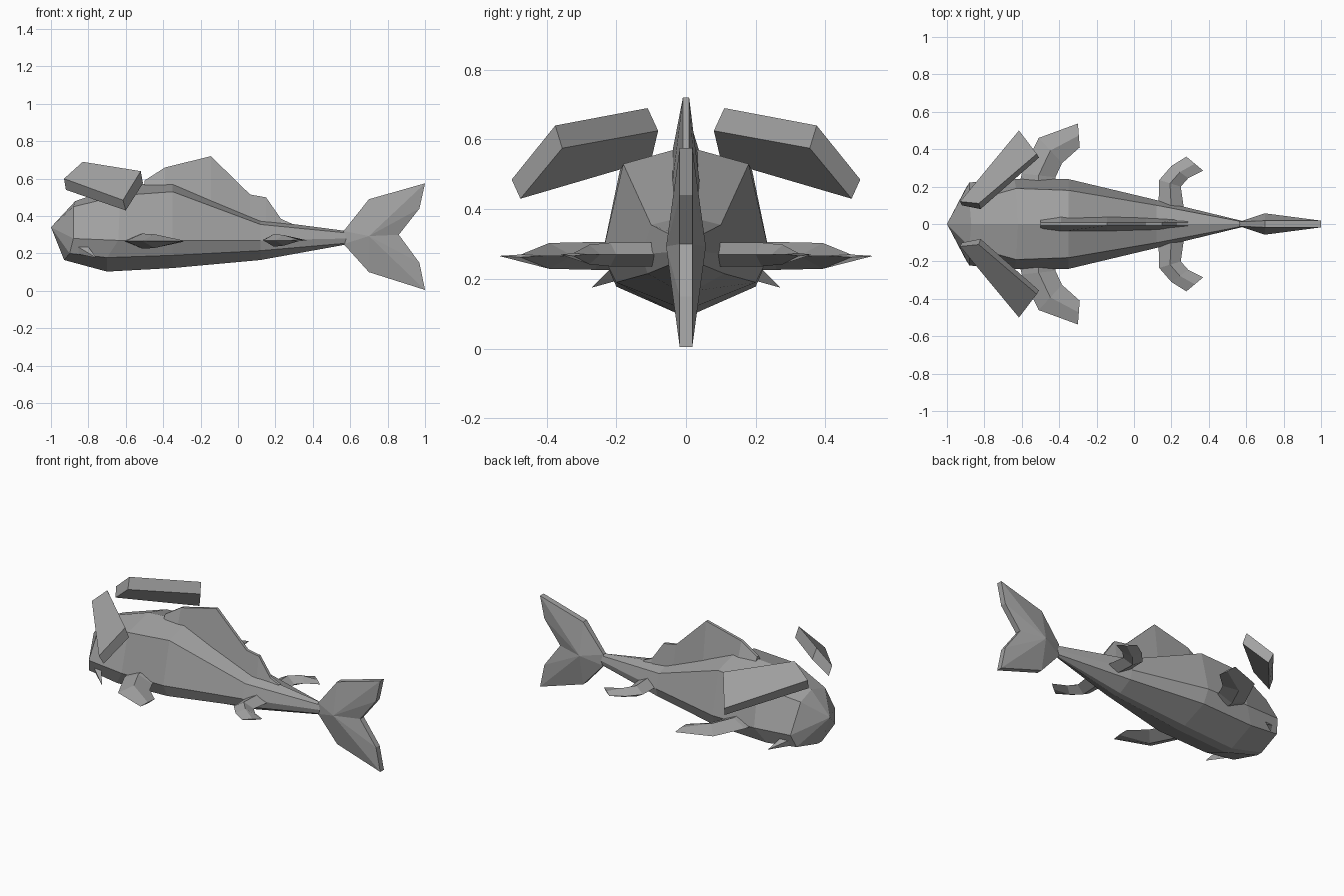
import bpy, bmesh

if "Cube" in bpy.data.objects:
    bpy.data.objects.remove(bpy.data.objects["Cube"])

grey = bpy.data.materials.new("slate_grey")
grey.diffuse_color = (0.36, 0.36, 0.36, 1)
grey.use_nodes = True
grey.node_tree.nodes["Principled BSDF"].inputs["Base Color"].default_value = grey.diffuse_color


def finish(name, bm, mirror=False):
    bmesh.ops.remove_doubles(bm, verts=bm.verts, dist=0.0005)
    bmesh.ops.recalc_face_normals(bm, faces=bm.faces)
    me = bpy.data.meshes.new(name)
    bm.to_mesh(me)
    bm.free()
    me.materials.append(grey)
    ob = bpy.data.objects.new(name, me)
    bpy.context.collection.objects.link(ob)
    if mirror:
        mod = ob.modifiers.new("mirror", 'MIRROR')
        mod.use_axis = (False, True, False)
        mod.use_mirror_merge = False
    return ob


def loft(name, rings, mirror=False):
    """Skin closed rings of equal size and cap both ends."""
    bm = bmesh.new()
    vs = [[bm.verts.new(p) for p in r] for r in rings]
    n = len(vs[0])
    for a, b in zip(vs, vs[1:]):
        for i in range(n):
            j = (i + 1) % n
            bm.faces.new((a[i], a[j], b[j], b[i]))
    for r in (vs[0], vs[-1]):
        bm.faces.new(r)
    return finish(name, bm, mirror)


# Body: half sections of ridge, shoulder, flank, lower flank, belly
halves = [
    [(-.87, 0, .48), (-.88, .12, .45), (-.88, .222, .28), (-.90, .19, .20), (-.93, .02, .165)],
    [(-.62, 0, .565), (-.63, .19, .51), (-.64, .24, .27), (-.70, .20, .178), (-.70, .03, .103)],
    [(-.35, 0, .58), (-.35, .18, .53), (-.35, .24, .27), (-.35, .20, .19), (-.35, .03, .122)],
    [(.12, 0, .38), (.12, .10, .355), (.12, .128, .27), (.12, .11, .215), (.12, .02, .165)],
    [(.58, 0, .32), (.58, .012, .31), (.58, .016, .28), (.58, .012, .255), (.58, .005, .248)],
]
rings = [h + [(x, -y, z) for x, y, z in reversed(h[1:])] for h in halves]
bm = bmesh.new()
vs = [[bm.verts.new(p) for p in r] for r in rings]
nose = bm.verts.new((-1, 0, .34))
n = len(vs[0])
for i in range(n):
    j = (i + 1) % n
    bm.faces.new((nose, vs[0][i], vs[0][j]))
    for a, b in zip(vs, vs[1:]):
        bm.faces.new((a[i], a[j], b[j], b[i]))
bm.faces.new(vs[-1])
finish("body", bm)

# Tail: bevelled rim rising to a thick centre on both sides
rim = [(.565, .32), (.70, .49), (1, .575), (.97, .44), (.86, .30),
       (.97, .15), (1, .005), (.70, .10), (.565, .25)]
bm = bmesh.new()
sides = []
for s in (1, -1):
    ring = [bm.verts.new((x, s * (.012 if x < .6 else .018), z)) for x, z in rim]
    mid = bm.verts.new((.70, s * .057, .293))
    for i in range(len(ring)):
        bm.faces.new((mid, ring[i], ring[(i + 1) % len(ring)]))
    sides.append(ring)
for i in range(len(rim)):
    j = (i + 1) % len(rim)
    bm.faces.new((sides[0][i], sides[0][j], sides[1][j], sides[1][i]))
finish("tail", bm)

# Dorsal fin: x, top height, base height, base half width
dorsal = [(-.50, .59, .55, .028), (-.39, .66, .56, .04), (-.145, .72, .47, .04),
          (.065, .515, .38, .034), (.15, .50, .35, .03), (.23, .385, .33, .026),
          (.29, .358, .33, .022)]
loft("dorsal_fin", [[(x, .009, t), (x, w, b), (x, -w, b), (x, -.009, t)]
                    for x, t, b, w in dorsal])


# Paired fins: diamond sections given by leading point, trailing point, thickness
def fin(name, stations, z):
    rings = []
    for (lx, ly), (tx, ty), h in stations:
        mx, my = (lx + tx) / 2, (ly + ty) / 2
        rings.append([(lx, ly, z), (mx, my, z + h), (tx, ty, z), (mx, my, z - h)])
    loft(name, rings, True)


fin("pectoral_fin", [((-.62, .18), (-.41, .18), .04),
                     ((-.60, .27), (-.42, .25), .04),
                     ((-.51, .46), (-.385, .325), .037),
                     ((-.30, .537), (-.29, .41), .004)], .266)
fin("pelvic_fin", [((.13, .07), (.27, .06), .034),
                   ((.135, .235), (.25, .20), .034),
                   ((.20, .31), (.29, .245), .028),
                   ((.28, .36), (.37, .285), .004)], .27)

# Floating brow slabs, tapering toward the inner end
loft("brow_slab", [
    [(-.83, .11, .69), (-.82, .08, .625), (-.92, .10, .54), (-.93, .12, .60)],
    [(-.52, .375, .64), (-.508, .355, .575), (-.60, .475, .43), (-.615, .50, .485)]], True)

# Whiskers at the mouth corners
bm = bmesh.new()
a, b, c, tip = [bm.verts.new(p) for p in (
    (-.88, .19, .25), (-.80, .21, .235), (-.87, .18, .20), (-.755, .27, .175))]
for f in ((a, b, c), (a, b, tip), (b, c, tip), (c, a, tip)):
    bm.faces.new(f)
finish("whisker", bm, True)
